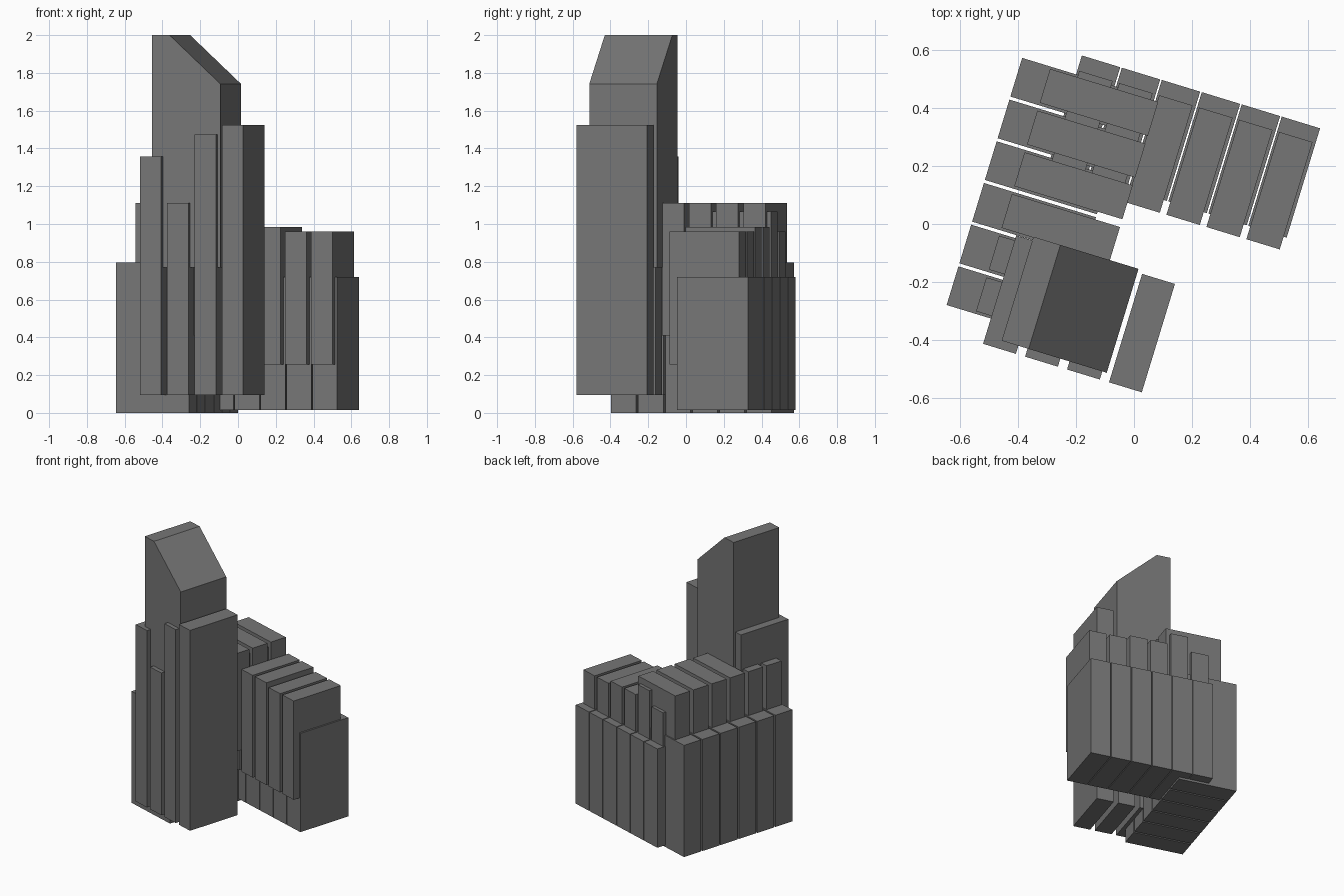
import bpy
import bmesh
import math
from mathutils import Matrix

cube = bpy.data.objects.get("Cube")
if cube:
    bpy.data.objects.remove(cube, do_unlink=True)

# Single concrete colour
GREY = (0.18, 0.18, 0.18, 1.0)
concrete = bpy.data.materials.new("concrete_grey")
concrete.use_nodes = True
concrete.diffuse_color = GREY
shader = next(n for n in concrete.node_tree.nodes if n.type == 'BSDF_PRINCIPLED')
shader.inputs["Base Color"].default_value = GREY

# The whole building is turned on its plot
TURN = Matrix.Rotation(math.radians(-17), 4, 'Z')


def prism(name, profile, v0, v1):
    """Extrude a (u, z) outline from v0 to v1 in the building's own axes."""
    bm = bmesh.new()
    face = bm.faces.new([bm.verts.new((u, v0, z)) for u, z in profile])
    ext = bmesh.ops.extrude_face_region(bm, geom=[face])
    moved = [g for g in ext["geom"] if isinstance(g, bmesh.types.BMVert)]
    bmesh.ops.translate(bm, verts=moved, vec=(0, v1 - v0, 0))
    bmesh.ops.recalc_face_normals(bm, faces=bm.faces)
    bm.transform(TURN)
    mesh = bpy.data.meshes.new(name)
    bm.to_mesh(mesh)
    bm.free()
    mesh.materials.append(concrete)
    obj = bpy.data.objects.new(name, mesh)
    bpy.context.collection.objects.link(obj)


def slab(name, u0, u1, v0, v1, z0, z1):
    prism(name, [(u0, z0), (u1, z0), (u1, z1), (u0, z1)], v0, v1)


# West wing: six low slabs with six taller, set-back slabs through them
for i in range(6):
    v = -0.455 + 0.15 * i
    slab(f"west_lower_slab_{i + 1}", -0.535, -0.132, v, v + 0.139, 0.0, 0.797)
    slab(f"west_upper_slab_{i + 1}", -0.432, -0.043, v + 0.009, v + 0.131, 0.41, 1.11)

# East wing: six low slabs with raised slabs of varied height
for i, top in enumerate([0.96, 1.065, 0.985, 0.985, 0.96, 0.96]):
    u = -0.341 + 0.1438 * i
    slab(f"east_lower_slab_{i + 1}", u, u + 0.138, 0.109, 0.502, 0.015, 0.72)
    slab(f"east_upper_slab_{i + 1}", u + 0.007, u + 0.127, 0.063, 0.449, 0.255, top)

# Four upright fins carrying the tower
for i, top in enumerate([1.358, 1.11, 1.475, 1.525]):
    u = -0.376 + 0.151 * i
    slab(f"tower_fin_{i + 1}", u, u + 0.118, -0.546, -0.156, 0.095, top)

# Tower with a slanted roof
prism("tower", [(-0.318, 0.77), (0.06, 0.77), (0.06, 1.742),
                (-0.221, 2.0), (-0.318, 2.0)], -0.517, -0.143)
